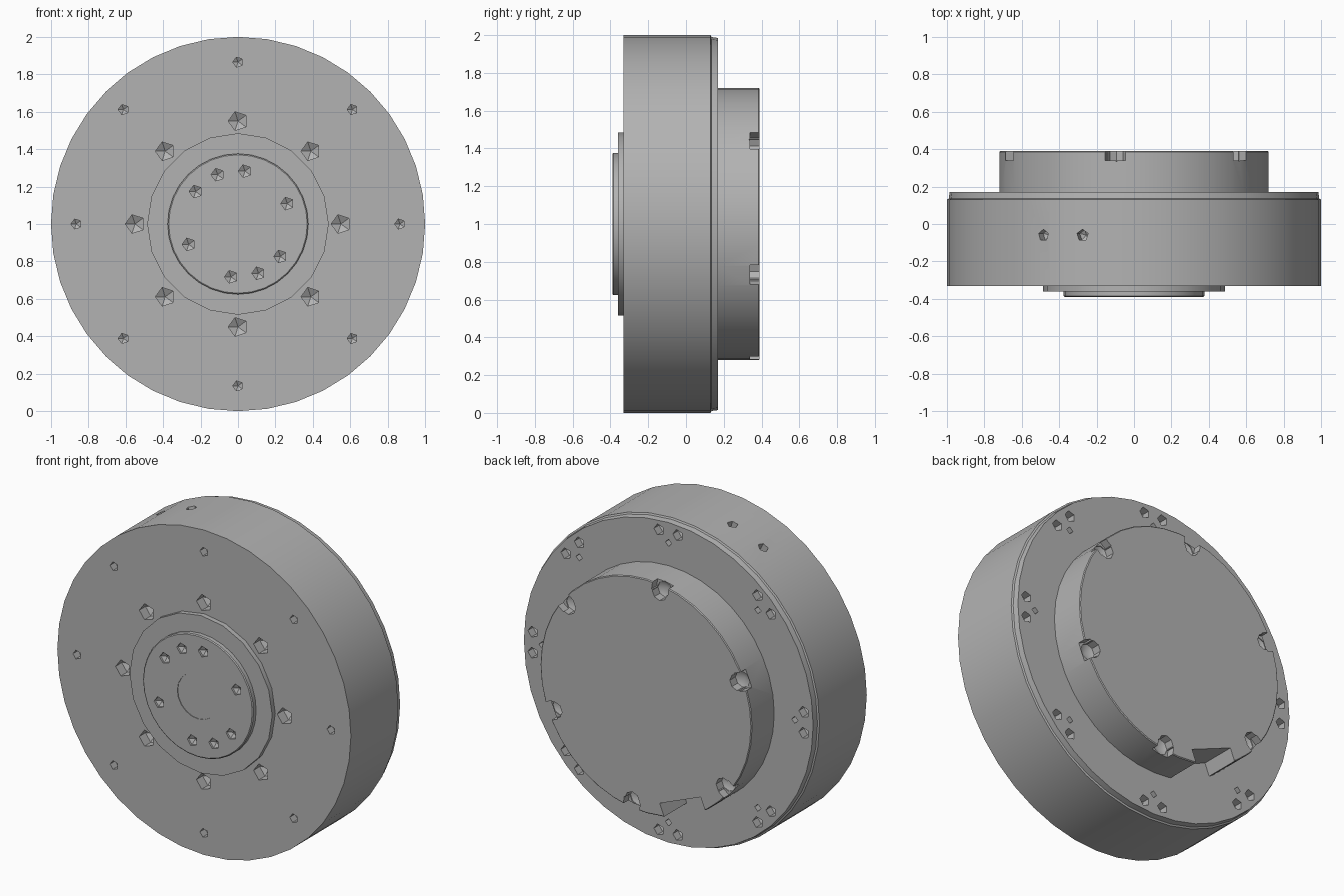
import bpy, bmesh
from math import sin, cos, pi, radians
from mathutils import Vector, Matrix

cube = bpy.data.objects.get("Cube")
if cube:
    bpy.data.objects.remove(cube)

steel = bpy.data.materials.new("grey_steel")
steel.use_nodes = True
GREY = (0.45, 0.45, 0.45, 1)
steel.diffuse_color = GREY
steel.node_tree.nodes["Principled BSDF"].inputs["Base Color"].default_value = GREY

BACK, FRONT = Vector((0, 1, 0)), Vector((0, -1, 0))
CENTRE = Vector((0, 0, 1))


def polar(radius, degrees, y):
    a = radians(degrees)
    return Vector((radius * cos(a), y, 1 + radius * sin(a)))


def revolve(bm, profile, sides, origin, axis):
    """Closed solid from (distance along axis, radius) pairs."""
    turn = axis.to_track_quat('Z', 'Y')
    rings = []
    for t, r in profile:
        n = sides if r > 0 else 1
        rings.append([bm.verts.new(origin + turn @ Vector(
            (r * cos(2 * pi * i / sides), r * sin(2 * pi * i / sides), t))) for i in range(n)])
    for a, b in zip(rings, rings[1:]):
        for i in range(sides):
            j = (i + 1) % sides
            if len(b) == 1:
                bm.faces.new((a[i], a[j], b[0]))
            else:
                bm.faces.new((a[i], a[j], b[j], b[i]))
    bm.faces.new(rings[0][::-1])
    if len(rings[-1]) > 1:
        bm.faces.new(rings[-1])


def finish(bm, name):
    bmesh.ops.recalc_face_normals(bm, faces=bm.faces)
    mesh = bpy.data.meshes.new(name)
    bm.to_mesh(mesh)
    bm.free()
    mesh.materials.append(steel)
    obj = bpy.data.objects.new(name, mesh)
    bpy.context.collection.objects.link(obj)
    return obj


def turned(name, profile, sides):
    bm = bmesh.new()
    revolve(bm, profile, sides, CENTRE, BACK)
    return finish(bm, name)


def cut(obj, bm):
    """Subtract the cutter and bake the result."""
    cutter = finish(bm, "cutter")
    cutter.hide_render = True
    mod = obj.modifiers.new("cut", 'BOOLEAN')
    mod.operation, mod.solver, mod.object = 'DIFFERENCE', 'EXACT', cutter
    bpy.context.view_layer.update()
    baked = bpy.data.meshes.new_from_object(
        obj.evaluated_get(bpy.context.evaluated_depsgraph_get()))
    obj.modifiers.clear()
    obj.data = baked
    bpy.data.objects.remove(cutter)


def drill(bm, point, axis, radius, depth, sides=5):
    revolve(bm, [(-0.03, radius), (depth, radius), (depth + radius * 0.5, 0)],
            sides, point, axis)


def box(bm, radius, degrees, y, size):
    place = (Matrix.Translation(polar(radius, degrees, y))
             @ Matrix.Rotation(-radians(degrees), 4, 'Y') @ Matrix.Diagonal((*size, 1)))
    bmesh.ops.create_cube(bm, size=1, matrix=place)


# Main drum with a slightly smaller back lid
drum = turned("main_drum", [(-0.33, 1), (0.13, 1), (0.135, 0.99), (0.17, 0.985)], 40)
holes = bmesh.new()
for k in range(8):
    a = 45 * k
    drill(holes, polar(0.55, a, -0.33), BACK, 0.052, 0.06)
    drill(holes, polar(0.865, a, -0.33), BACK, 0.028, 0.05)
    drill(holes, polar(0.86, a, 0.17), FRONT, 0.022, 0.04, 4)
    for side in (-4, 4):
        drill(holes, polar(0.925, a + side, 0.17), FRONT, 0.035, 0.05)
for a in (106, 119):
    top = polar(0.995, a, -0.06)
    drill(holes, top, Vector((-cos(radians(a)), 0, -sin(radians(a)))), 0.032, 0.05)
cut(drum, holes)

# Raised ring and output hub on the front
ring = turned("front_ring", [(-0.36, 0.485), (-0.325, 0.485)], 20)
hub = turned("output_hub", [(-0.39, 0.37), (-0.385, 0.376), (-0.355, 0.376)], 32)
holes = bmesh.new()
for a in (22.5, 82.5, 112.5, 142.5, 202.5, 262.5, 292.5, 322.5):
    drill(holes, polar(0.285, a, -0.39), BACK, 0.035, 0.012)
revolve(holes, [(-0.41, 0.14), (-0.386, 0.14)], 20, CENTRE, BACK)
cut(hub, holes)

# Rear flange with six open slots and one flat side
flange = turned("rear_flange", [(0.165, 0.72), (0.385, 0.72), (0.39, 0.715)], 40)
flat = bmesh.new()
box(flat, 0.723, 248, 0.33, (0.2, 0.9, 0.3))
cut(flange, flat)
pins, slots = bmesh.new(), bmesh.new()
for k in range(6):
    a = 38 + 60 * k
    drill(pins, polar(0.67, a, 0.39), FRONT, 0.05, 0.055, 8)
    box(slots, 0.735, a, 0.39, (0.13, 0.1, 0.11))
cut(flange, pins)
cut(flange, slots)

# Smooth round walls, sharp rims
for obj in (drum, ring, hub, flange):
    bpy.ops.object.select_all(action='DESELECT')
    obj.select_set(True)
    bpy.context.view_layer.objects.active = obj
    bpy.ops.object.shade_smooth_by_angle(angle=radians(25))
